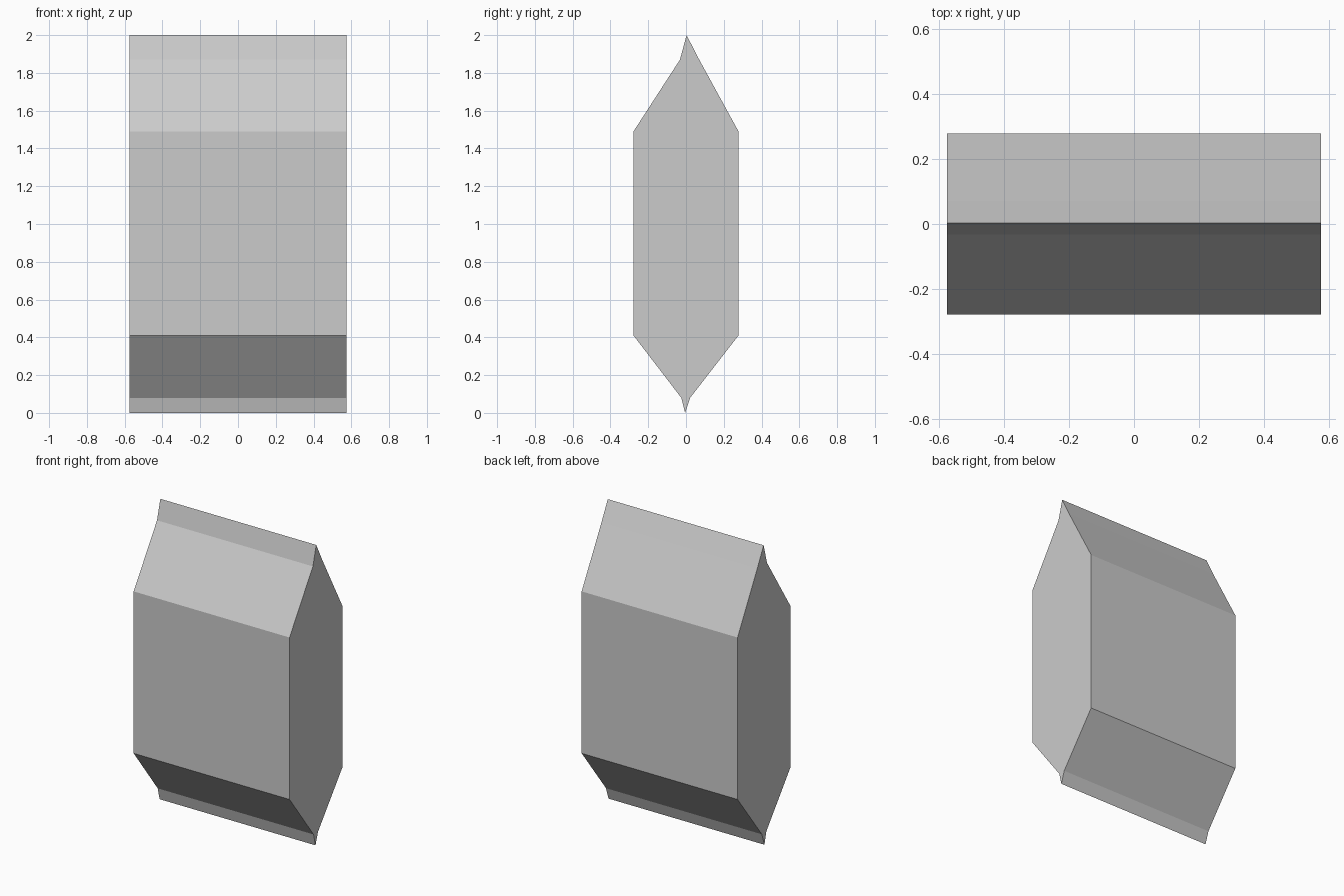
import bpy, bmesh

if "Cube" in bpy.data.objects:
    bpy.data.objects.remove(bpy.data.objects["Cube"])

HALF_WIDTH = 0.575

# Side outline of the pouch (y, z): body, shoulders and pinched seams
PROFILE = [
    (-0.005, 0.0), (0.022, 0.08), (0.278, 0.41), (0.278, 1.49), (0.07, 1.87),
    (0.003, 2.0), (-0.032, 1.87), (-0.278, 1.49), (-0.278, 0.41), (-0.025, 0.08),
]


def extrude_profile(name, profile, half_width):
    bm = bmesh.new()
    face = bm.faces.new([bm.verts.new((-half_width, y, z)) for y, z in profile])
    result = bmesh.ops.extrude_face_region(bm, geom=[face], use_keep_orig=True)
    verts = [g for g in result["geom"] if isinstance(g, bmesh.types.BMVert)]
    bmesh.ops.translate(bm, verts=verts, vec=(2 * half_width, 0, 0))
    bmesh.ops.recalc_face_normals(bm, faces=bm.faces)
    mesh = bpy.data.meshes.new(name)
    bm.to_mesh(mesh)
    bm.free()
    obj = bpy.data.objects.new(name, mesh)
    bpy.context.collection.objects.link(obj)
    return obj


# Packet body
extrude_profile("packet", PROFILE, HALF_WIDTH)
